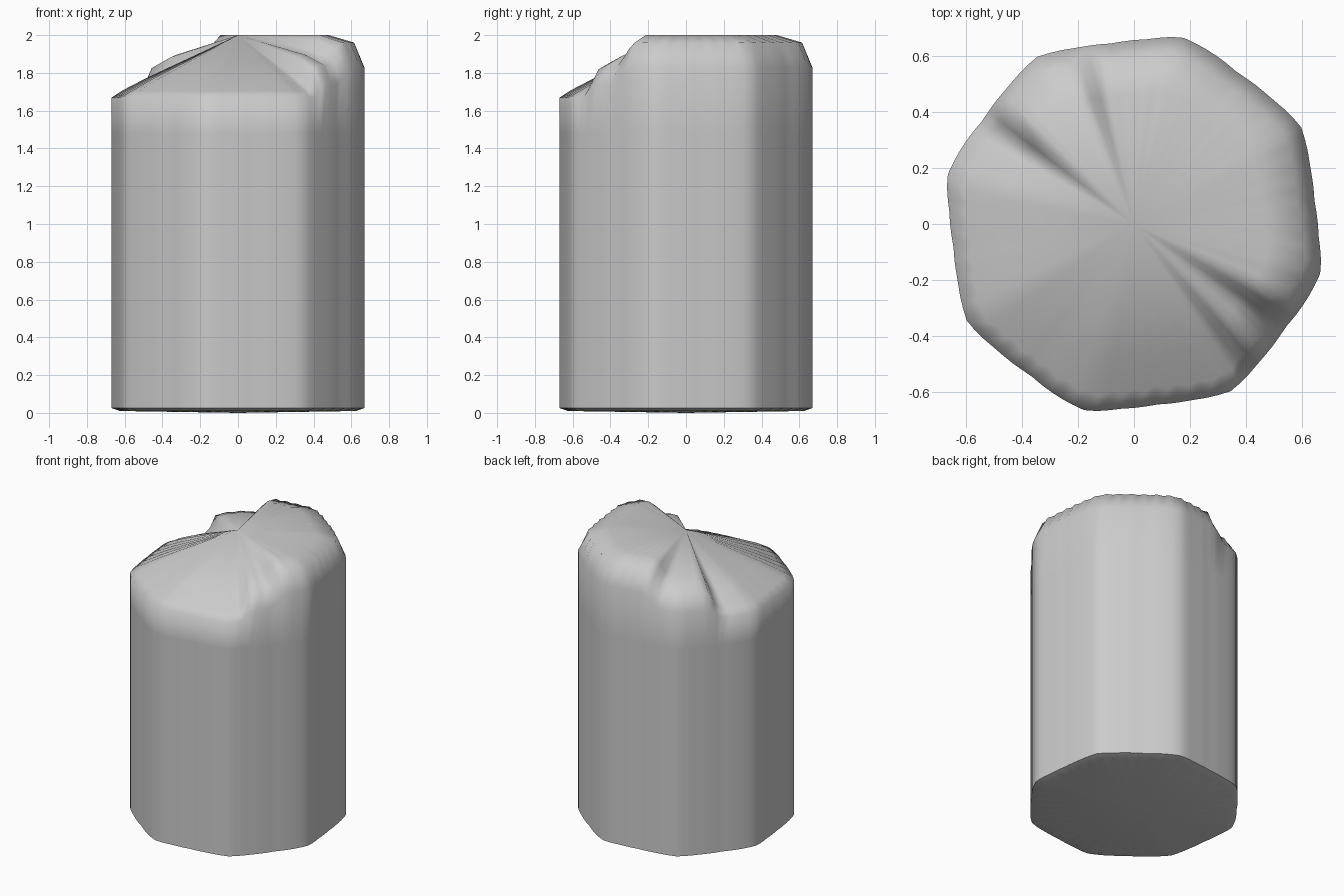
import bpy, bmesh
from math import radians, cos, sin

if "Cube" in bpy.data.objects:
    bpy.data.objects.remove(bpy.data.objects["Cube"])

SEG = 96

# Outline of one quarter (angle, radius); repeats every 90 degrees
OUTLINE = [(30.3, .691), (42.6, .665), (55.6, .655), (66.5, .674), (75.8, .690),
           (85.7, .662), (97, .650), (107.5, .661), (120.3, .691)]

# Level changes around the summit (angle, level): 0 low, 1 middle, 2 high
LEVELS = [(-53, 0), (-48, 1), (-36, 1), (-28, 2), (103, 2), (110, 1),
          (138, 1), (145, 0), (307, 0)]

# Heights of the outer rim, shoulder and inner top ring for each level
HEIGHTS = {'rim': (1.67, 1.74, 1.83), 'shoulder': (1.705, 1.84, 1.96),
           'inner': (1.775, 1.895, 2.0)}


def lookup(table, x):
    for (a, u), (b, v) in zip(table, table[1:]):
        if a <= x <= b:
            return u + (v - u) * (x - a) / (b - a)
    return table[-1][1]


def radius(deg):
    return lookup(OUTLINE, (deg - 30.3) % 90 + 30.3)


def top_height(part, deg):
    level = lookup(LEVELS, (deg + 53) % 360 - 53)
    return lookup(list(enumerate(HEIGHTS[part])), level)


bm = bmesh.new()


# One closed ring following the outline
def ring(scale, height, tooth=0.0):
    verts = []
    for i in range(SEG):
        deg = 360 * i / SEG
        r = radius(deg) * (scale + (tooth if i % 2 else -tooth))
        z = top_height(height, deg) if isinstance(height, str) else height
        verts.append(bm.verts.new((r * cos(radians(deg)), r * sin(radians(deg)), z)))
    return verts


# Underside, wall, bevelled shoulder and top
rings = [ring(.92, .01, .015), ring(1, .025), ring(1, 1.48), ring(1, 'rim'),
         ring(.91, 'shoulder', .01), ring(.71, 'inner', .01)]
for lower, upper in zip(rings, rings[1:]):
    for i in range(SEG):
        j = (i + 1) % SEG
        bm.faces.new((lower[i], lower[j], upper[j], upper[i]))

# Fans to the foot and summit centres
foot = bm.verts.new((0, 0, 0))
summit = bm.verts.new((0, 0, 2))
for i in range(SEG):
    j = (i + 1) % SEG
    bm.faces.new((foot, rings[0][j], rings[0][i]))
    bm.faces.new((summit, rings[-1][i], rings[-1][j]))

for f in bm.faces:
    f.smooth = True
mesh = bpy.data.meshes.new("rock_pillar")
bm.to_mesh(mesh)
bm.free()
pillar = bpy.data.objects.new("rock_pillar", mesh)
bpy.context.collection.objects.link(pillar)

# Keep the bottom edge crisp
bpy.context.view_layer.objects.active = pillar
pillar.select_set(True)
bpy.ops.object.shade_smooth_by_angle(angle=radians(65))
